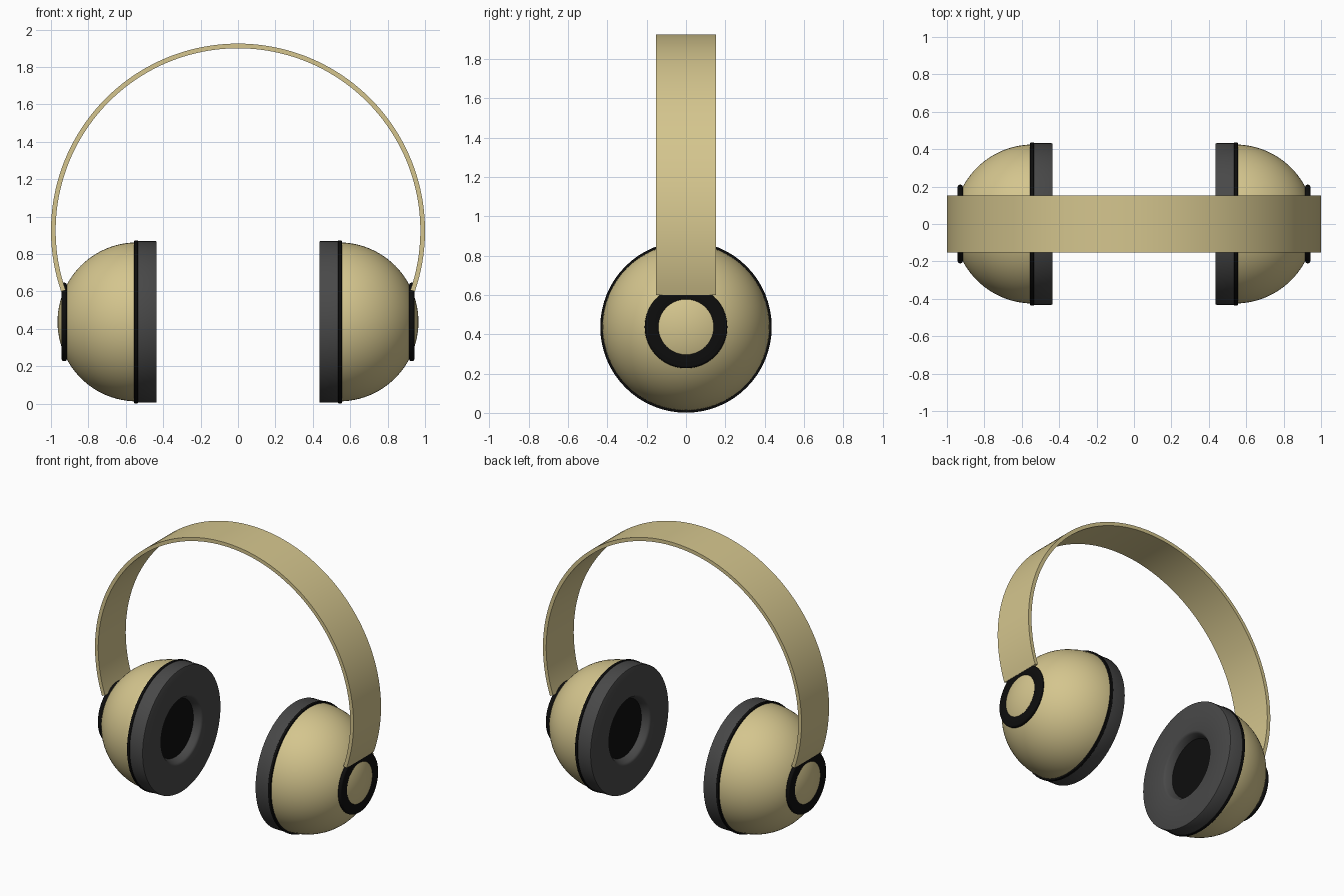
import bpy, bmesh
from math import sin, cos, pi, radians
from mathutils import Vector

if "Cube" in bpy.data.objects:
    bpy.data.objects.remove(bpy.data.objects["Cube"])

CZ = 0.437  # ear cup axis height


def material(name, r, g, b):
    m = bpy.data.materials.new(name)
    m.diffuse_color = (r, g, b, 1)
    m.use_nodes = True
    m.node_tree.nodes["Principled BSDF"].inputs["Base Color"].default_value = m.diffuse_color
    return m


GOLD = material("gold", 0.66, 0.56, 0.27)
GREY = material("dark_grey", 0.065, 0.065, 0.065)
BLACK = material("black", 0.004, 0.004, 0.004)


def finish(name, bm, mat, angle=35):
    bmesh.ops.remove_doubles(bm, verts=bm.verts, dist=1e-5)
    bmesh.ops.recalc_face_normals(bm, faces=bm.faces)
    me = bpy.data.meshes.new(name)
    bm.to_mesh(me)
    bm.free()
    ob = bpy.data.objects.new(name, me)
    bpy.context.collection.objects.link(ob)
    me.materials.append(mat)
    bpy.ops.object.select_all(action='DESELECT')
    ob.select_set(True)
    bpy.context.view_layer.objects.active = ob
    bpy.ops.object.shade_smooth_by_angle(angle=radians(angle))
    return ob


def lathe(name, profile, side, mat, closed=True, n=64):
    """Spin an (x, radius) profile round the ear cup axis."""
    bm = bmesh.new()
    vs = [bm.verts.new((side * x, 0, CZ + r)) for x, r in profile]
    pairs = list(zip(vs, vs[1:] + vs[:1])) if closed else list(zip(vs, vs[1:]))
    es = [bm.edges.new(p) for p in pairs]
    bmesh.ops.spin(bm, geom=vs + es, cent=(0, 0, CZ), axis=(1, 0, 0),
                   angle=2 * pi, steps=n, use_merge=True)
    return finish(name, bm, mat)


def rounded(x0, x1, r0, r1, b, k=4):
    """Rounded rectangle cross-section."""
    corners = [(x1 - b, r1 - b, 0), (x0 + b, r1 - b, 1),
               (x0 + b, r0 + b, 2), (x1 - b, r0 + b, 3)]
    return [(x + b * cos((q + i / k) * pi / 2), r + b * sin((q + i / k) * pi / 2))
            for x, r, q in corners for i in range(k + 1)]


for side, label in ((-1, "left"), (1, "right")):
    # domed shell
    dome = [(0.54 + 0.425 * sin(i / 24 * pi / 2), 0.425 * cos(i / 24 * pi / 2))
            for i in range(25)]
    lathe(label + "_ear_cup", [(0.54, 0)] + dome, side, GOLD, closed=False)
    # thin seam between shell and cushion
    lathe(label + "_seam", rounded(0.535, 0.555, 0.38, 0.436, 0.004), side, BLACK)
    # cushion with a chamfered opening
    cushion = [(0.545, 0.2), (0.545, 0.432), (0.441, 0.432), (0.437, 0.430),
               (0.435, 0.425), (0.435, 0.235), (0.438, 0.226), (0.445, 0.22),
               (0.485, 0.2)]
    lathe(label + "_cushion", cushion, side, GREY)
    # speaker cover inside the opening
    lathe(label + "_speaker", [(0.485, 0), (0.485, 0.202), (0.53, 0.202), (0.53, 0)],
          side, BLACK, closed=False)
    # hinge ring around the dome tip
    lathe(label + "_hinge_ring", rounded(0.915, 0.943, 0.135, 0.21, 0.012), side, BLACK)

# headband: flat strip swept along an arc
bm = bmesh.new()
section = [(0.975, -0.152), (1.0, -0.152), (1.0, 0.152), (0.975, 0.152)]
N = 96
prev = None
for i in range(N + 1):
    a = radians(-19 + 218 * i / N)
    ring = [bm.verts.new((r * cos(a), y, 0.925 + r * sin(a))) for r, y in section]
    if prev:
        for j in range(4):
            bm.faces.new((prev[j], prev[(j + 1) % 4], ring[(j + 1) % 4], ring[j]))
    if i in (0, N):
        bm.faces.new(ring)
    prev = ring
finish("headband", bm, GOLD)
